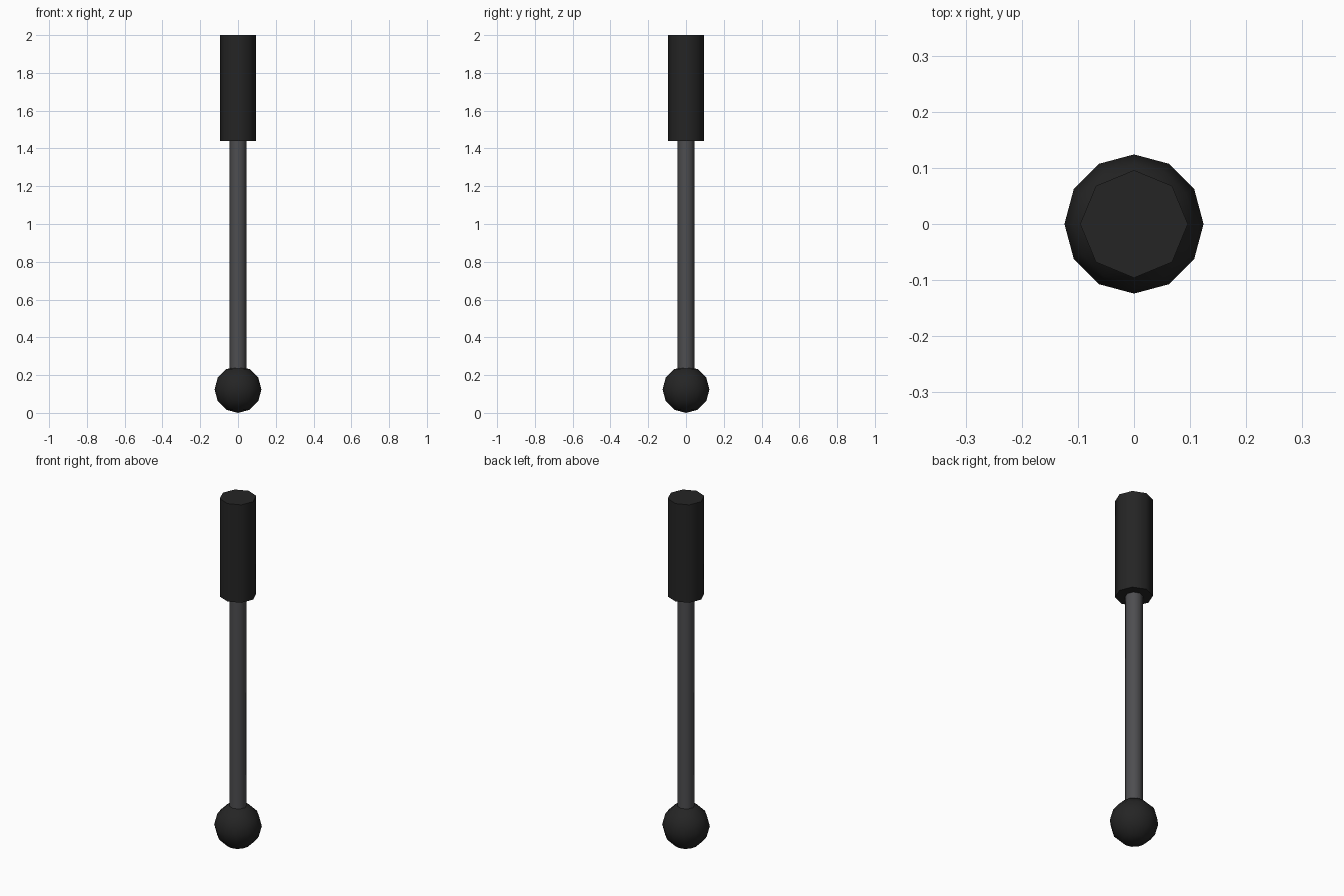
import bpy
import math

if "Cube" in bpy.data.objects:
    bpy.data.objects.remove(bpy.data.objects["Cube"], do_unlink=True)


def make_material(name, color, metallic=0.0):
    mat = bpy.data.materials.new(name)
    mat.use_nodes = True
    mat.diffuse_color = (*color, 1)
    bsdf = mat.node_tree.nodes["Principled BSDF"]
    bsdf.inputs["Base Color"].default_value = (*color, 1)
    bsdf.inputs["Roughness"].default_value = 0.6
    return mat


def finish(name, mat, angle):
    obj = bpy.context.object
    obj.name = obj.data.name = name
    obj.data.materials.append(mat)
    bpy.ops.object.shade_smooth_by_angle(angle=math.radians(angle))
    return obj


def rod(name, radius, bottom, top, mat):
    bpy.ops.mesh.primitive_cylinder_add(
        vertices=8, radius=radius, depth=top - bottom,
        location=(0, 0, (bottom + top) / 2))
    return finish(name, mat, 60)


black = make_material("black rubber", (0.018, 0.018, 0.018))
grey = make_material("dark grey metal", (0.075, 0.075, 0.08))

BALL_RADIUS = 0.124

# Ball at the foot of the shaft
bpy.ops.mesh.primitive_uv_sphere_add(
    segments=12, ring_count=6, radius=BALL_RADIUS, location=(0, 0, BALL_RADIUS))
finish("ball_end", black, 60)

# Thin shaft, sunk into the ball and the grip
rod("shaft", 0.045, BALL_RADIUS, 1.5, grey)

# Thick grip at the top
rod("grip", 0.096, 1.44, 2.0, black)
